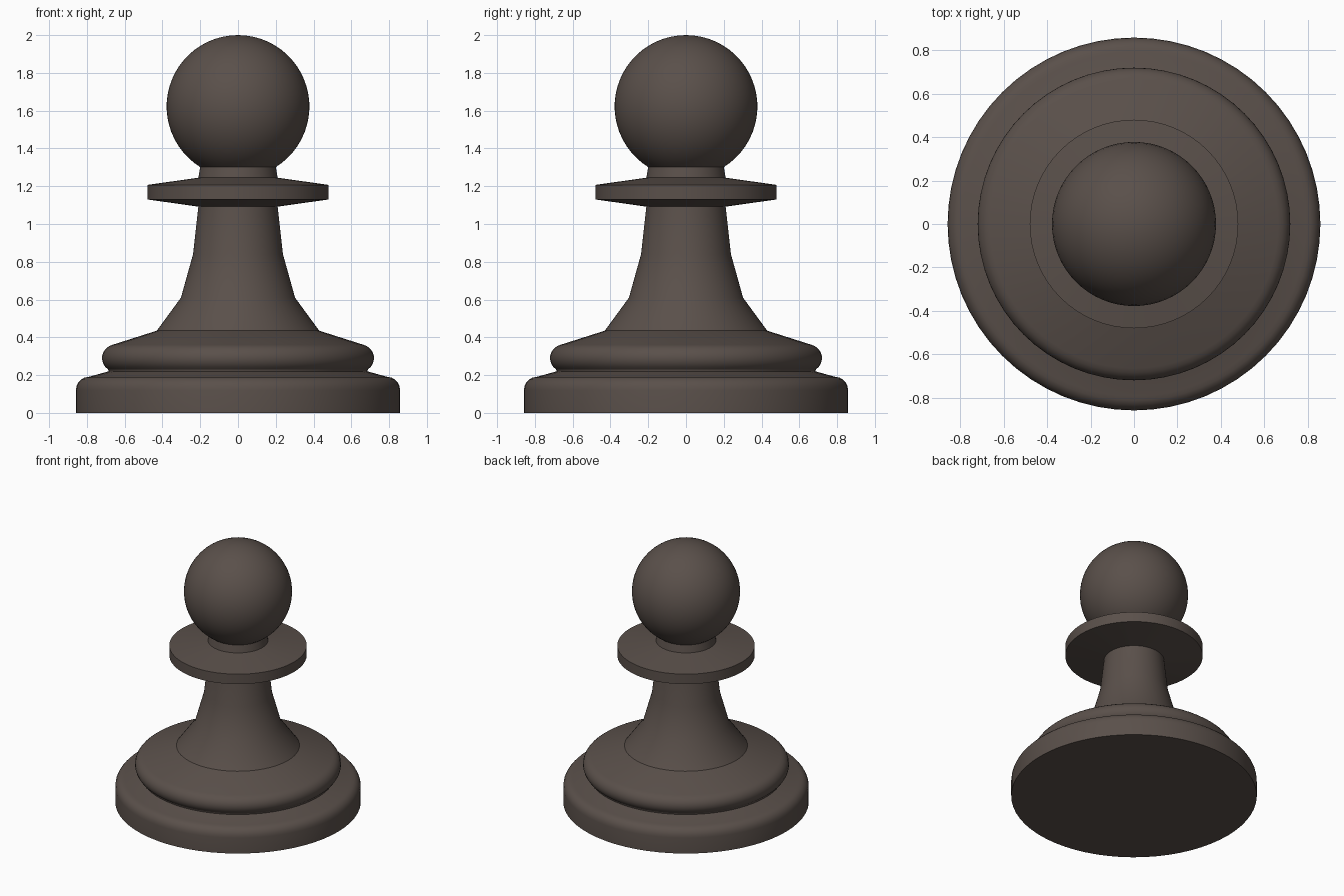
import bpy, bmesh, math

cube = bpy.data.objects.get("Cube")
if cube:
    bpy.data.objects.remove(cube)

SEGMENTS = 64

# One dark brown finish for the whole piece
COLOUR = (0.102, 0.08, 0.069, 1.0)
wood = bpy.data.materials.new("dark_brown")
wood.diffuse_color = COLOUR
wood.use_nodes = True
bsdf = wood.node_tree.nodes["Principled BSDF"]
bsdf.inputs["Base Color"].default_value = COLOUR
bsdf.inputs["Roughness"].default_value = 0.6


def arc(cr, cz, rr, rz, start, end, steps):
    """Elliptical arc of (radius, height) points, angles in degrees."""
    angles = [math.radians(start + (end - start) * i / steps) for i in range(steps + 1)]
    return [(max(0.0, cr + rr * math.cos(a)), cz + rz * math.sin(a)) for a in angles]


def lathe(name, profile):
    """Turn a (radius, height) profile, listed bottom to top, around z."""
    bm = bmesh.new()
    rings = []
    for r, z in profile:
        if r < 1e-5:
            rings.append([bm.verts.new((0, 0, z))] * SEGMENTS)
        else:
            angles = [2 * math.pi * i / SEGMENTS for i in range(SEGMENTS)]
            rings.append([bm.verts.new((r * math.cos(a), r * math.sin(a), z)) for a in angles])
    for low, high in zip(rings, rings[1:]):
        for i in range(SEGMENTS):
            j = (i + 1) % SEGMENTS
            corners = dict.fromkeys((low[i], low[j], high[j], high[i]))
            bm.faces.new(list(corners))
    mesh = bpy.data.meshes.new(name)
    bm.to_mesh(mesh)
    bm.free()
    mesh.materials.append(wood)
    obj = bpy.data.objects.new(name, mesh)
    bpy.context.collection.objects.link(obj)
    bpy.ops.object.select_all(action='DESELECT')
    obj.select_set(True)
    bpy.context.view_layer.objects.active = obj
    bpy.ops.object.shade_smooth_by_angle(angle=math.radians(30))
    return obj


# Base plinth with a rounded shoulder and shallow sloping top
lathe("base", [(0, 0), (0.858, 0)]
      + arc(0.793, 0.12, 0.065, 0.07, 0, 90, 5) + [(0.685, 0.22)])

# Rounded bead and the sloping shoulder above it
lathe("base_bead", [(0.685, 0.22)]
      + arc(0.645, 0.29, 0.075, 0.073, -55, 75, 8) + [(0.43, 0.435)])

# Flared stem
lathe("stem", [(0.43, 0.435), (0.302, 0.61), (0.238, 0.84), (0.21, 1.092)])

# Thin collar with tapered faces
lathe("collar", [(0.21, 1.092), (0.48, 1.13), (0.48, 1.207), (0.21, 1.245)])

# Short neck
lathe("neck", [(0.21, 1.245), (0.2, 1.302)])

# Ball head, starting where it meets the neck
lathe("head", arc(0, 1.622, 0.378, 0.378, -58, 90, 24))
